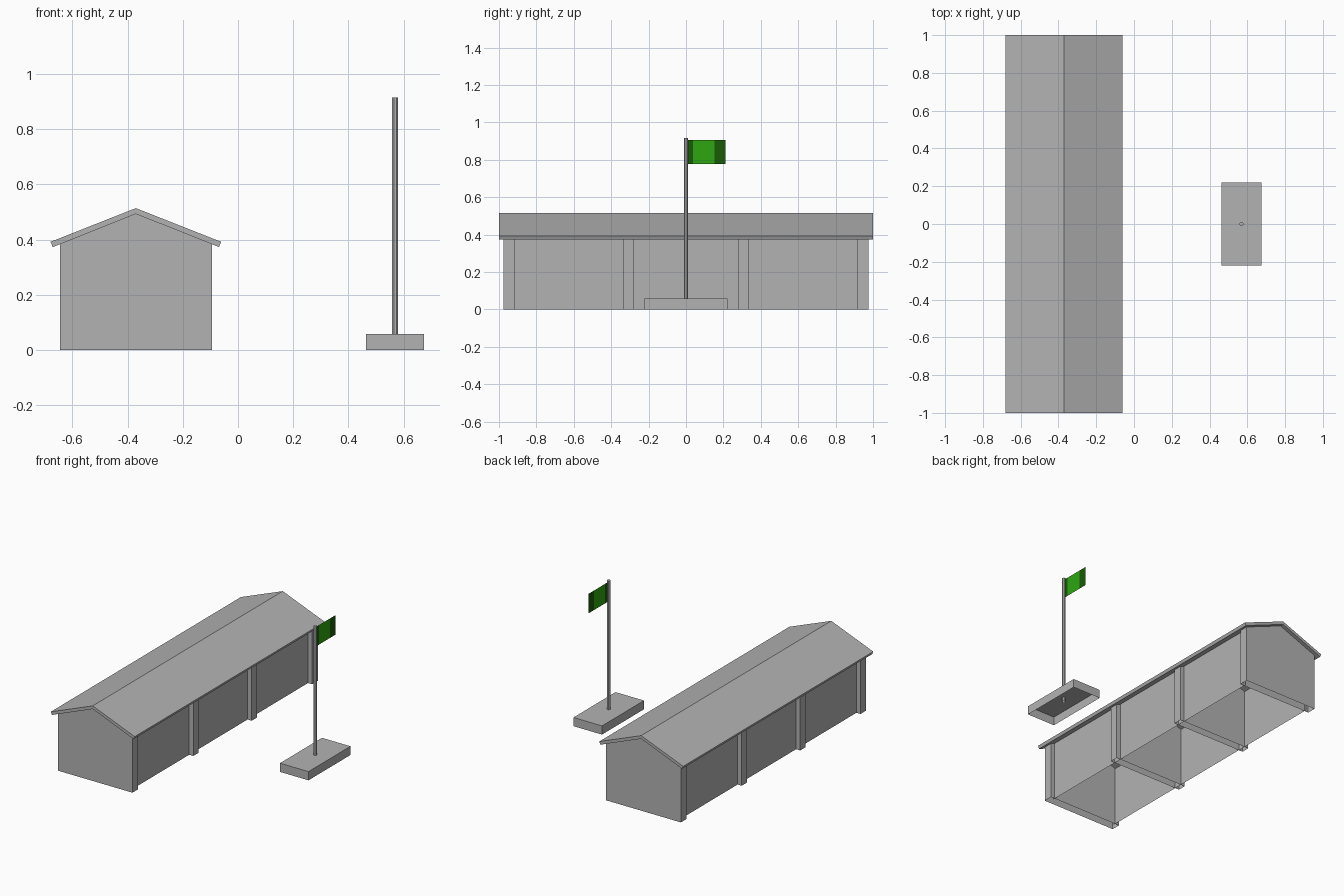
import bpy, math

cube = bpy.data.objects.get("Cube")
if cube:
    bpy.data.objects.remove(cube, do_unlink=True)


def material(name, rgb):
    m = bpy.data.materials.new(name)
    m.use_nodes = True
    m.diffuse_color = (*rgb, 1)
    m.node_tree.nodes["Principled BSDF"].inputs["Base Color"].default_value = (*rgb, 1)
    return m


grey = material("plain_grey", (0.45, 0.45, 0.45))
green = material("bright_green", (0.027, 0.38, 0.005))
dark_green = material("dark_green", (0.009, 0.105, 0.002))


def mesh_object(name, verts, faces, *mats):
    me = bpy.data.meshes.new(name)
    me.from_pydata(verts, [], faces)
    for m in mats:
        me.materials.append(m)
    ob = bpy.data.objects.new(name, me)
    bpy.context.scene.collection.objects.link(ob)
    return ob


def extrude(name, profile, start, end, axis="y", skip=(), caps=(True, True)):
    """Prism from a closed profile; skip drops chosen side faces."""
    place = (lambda p, d: (p[0], d, p[1])) if axis == "y" else (lambda p, d: (*p, d))
    n = len(profile)
    verts = [place(p, d) for d in (start, end) for p in profile]
    sides = [(i, (i + 1) % n, (i + 1) % n + n, i + n) for i in range(n) if i not in skip]
    ends = [tuple(range(n))[::-1], tuple(range(n, 2 * n))]
    faces = sides + [f for f, keep in zip(ends, caps) if keep]
    if axis == "y":
        faces = [f[::-1] for f in faces]
    return mesh_object(name, verts, faces, grey)


# Building dimensions
MID, HALF, INSET = -0.37, 0.275, 0.03
RIDGE, SLOPE = 0.493, 0.394


def under_roof(dx):
    return RIDGE - SLOPE * abs(dx)


# Gabled cross frames, open underneath; the outer two form the end walls
frame = [(MID - HALF, 0), (MID + HALF, 0), (MID + HALF, under_roof(HALF)),
         (MID, RIDGE), (MID - HALF, under_roof(HALF))]
for i, (a, b) in enumerate([(-0.975, -0.915), (-0.335, -0.28), (0.28, 0.335), (0.915, 0.975)]):
    extrude(f"gable_frame_{i + 1}", frame, a, b, skip=(0,))

# Recessed long walls between the frames
for side, name in ((-1, "right_bay_wall"), (1, "left_bay_wall")):
    dx = HALF - INSET
    x, top = MID + side * dx, under_roof(dx)
    loop = (0, 1, 2, 3) if side > 0 else (3, 2, 1, 0)
    mesh_object(name, [(x, -0.93, 0), (x, 0.93, 0), (x, 0.93, top), (x, -0.93, top)], [loop], grey)

# Roof: a folded slab with square-cut eaves
roof = [(MID - 0.301, 0.373), (MID, RIDGE), (MID + 0.301, 0.373),
        (MID + 0.309, 0.392), (MID, RIDGE + 0.021), (MID - 0.309, 0.392)]
extrude("roof", roof, -1, 1)

# Flagpole base, open underneath
POLE = 0.569
base = [(POLE + sx * 0.105, sy * 0.221) for sx, sy in ((-1, -1), (1, -1), (1, 1), (-1, 1))]
extrude("pole_base", base, 0, 0.058, axis="z", caps=(False, True))

# Flagpole
ring = [(POLE + 0.012 * math.cos(a), 0.012 * math.sin(a))
        for a in (math.pi * (k + 0.5) / 4 for k in range(8))]
extrude("flagpole", ring, 0.03, 0.915, axis="z", caps=(False, True))

# Flag: one thin sheet in three upright bands
edges = (0.011, 0.037, 0.153, 0.211)
verts = [(POLE, y, z) for y in edges for z in (0.776, 0.906)]
flag = mesh_object("flag", verts, [(2 * i, 2 * i + 2, 2 * i + 3, 2 * i + 1) for i in range(3)],
                   green, dark_green)
for i, face in enumerate(flag.data.polygons):
    face.material_index = 0 if i == 1 else 1
